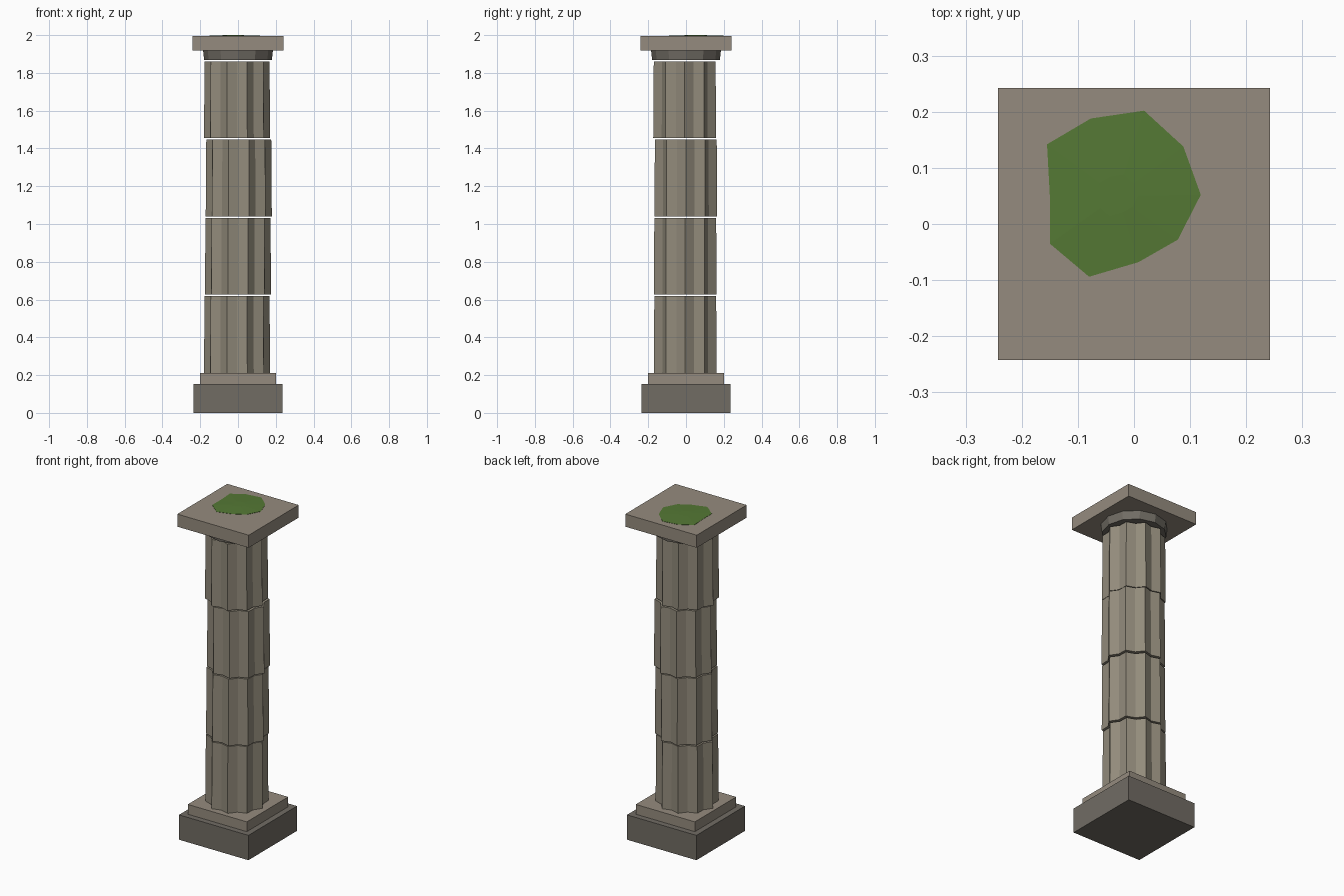
import bpy, bmesh
from math import cos, sin, pi

if "Cube" in bpy.data.objects:
    bpy.data.objects.remove(bpy.data.objects["Cube"])


def material(name, rgb):
    m = bpy.data.materials.new(name)
    m.diffuse_color = (*rgb, 1)
    m.use_nodes = True
    m.node_tree.nodes["Principled BSDF"].inputs["Base Color"].default_value = m.diffuse_color
    return m


STONE = material("pale_stone", (0.30, 0.26, 0.21))
DRUM = material("drum_stone", (0.29, 0.26, 0.20))
DARK = material("dark_stone", (0.165, 0.15, 0.127))
MOSS = material("moss_green", (0.09, 0.19, 0.035))


def loft(name, rings, mat):
    """Closed flat-shaded solid through rings of equal point count."""
    bm = bmesh.new()
    loops = [[bm.verts.new(p) for p in ring] for ring in rings]
    n = len(loops[0])
    for a, b in zip(loops, loops[1:]):
        for i in range(n):
            j = (i + 1) % n
            bm.faces.new((a[i], a[j], b[j], b[i]))
    bm.faces.new(loops[0][::-1])
    bm.faces.new(loops[-1])
    bmesh.ops.recalc_face_normals(bm, faces=bm.faces)
    mesh = bpy.data.meshes.new(name)
    bm.to_mesh(mesh)
    bm.free()
    mesh.materials.append(mat)
    ob = bpy.data.objects.new(name, mesh)
    bpy.context.collection.objects.link(ob)
    return ob


def slab(name, half, z0, z1, mat):
    corners = ((-half, -half), (half, -half), (half, half), (-half, half))
    return loft(name, [[(x, y, z) for x, y in corners] for z in (z0, z1)], mat)


def star(r, groove, n, z, cx=0, cy=0):
    """Ring of n points, every second one pulled in by the groove factor."""
    return [(cx + r * (groove if i % 2 else 1) * cos(2 * pi * i / n),
             cy + r * (groove if i % 2 else 1) * sin(2 * pi * i / n), z)
            for i in range(n)]


# Stepped base
slab("base_block", 0.235, 0.0, 0.152, DARK)
slab("base_step", 0.20, 0.152, 0.212, STONE)

# Fluted shaft drums, slightly shifted, with thin open joints
shifts = [(-0.005, -0.004), (0.0, -0.004), (0.004, -0.001), (-0.005, -0.007)]
for k, (cx, cy) in enumerate(shifts):
    z0 = 0.212 + k * 0.414
    loft(f"shaft_drum_{k + 1}",
         [star(0.175, 0.86, 20, z0, cx, cy),
          star(0.172, 0.86, 20, z0 + 0.407, cx, cy)], DRUM)

# Capital
loft("capital_ring", [star(0.179, 1, 12, 1.868), star(0.185, 1, 12, 1.918)], DARK)
slab("capital_slab", 0.242, 1.918, 1.995, STONE)

# Low moss patch on top
outline = [(-.155, .142), (-.15, .05), (-.15, -.035), (-.08, -.094), (.008, -.068),
           (.078, -.028), (.119, .052), (.088, .138), (.018, .202), (-.077, .188)]
mx, my = -0.03, 0.05
loft("moss_patch",
     [[(mx + (x - mx) * s, my + (y - my) * s, z) for x, y in outline]
      for s, z in ((1, 1.99), (1, 1.9965), (0.25, 2.0))], MOSS)
